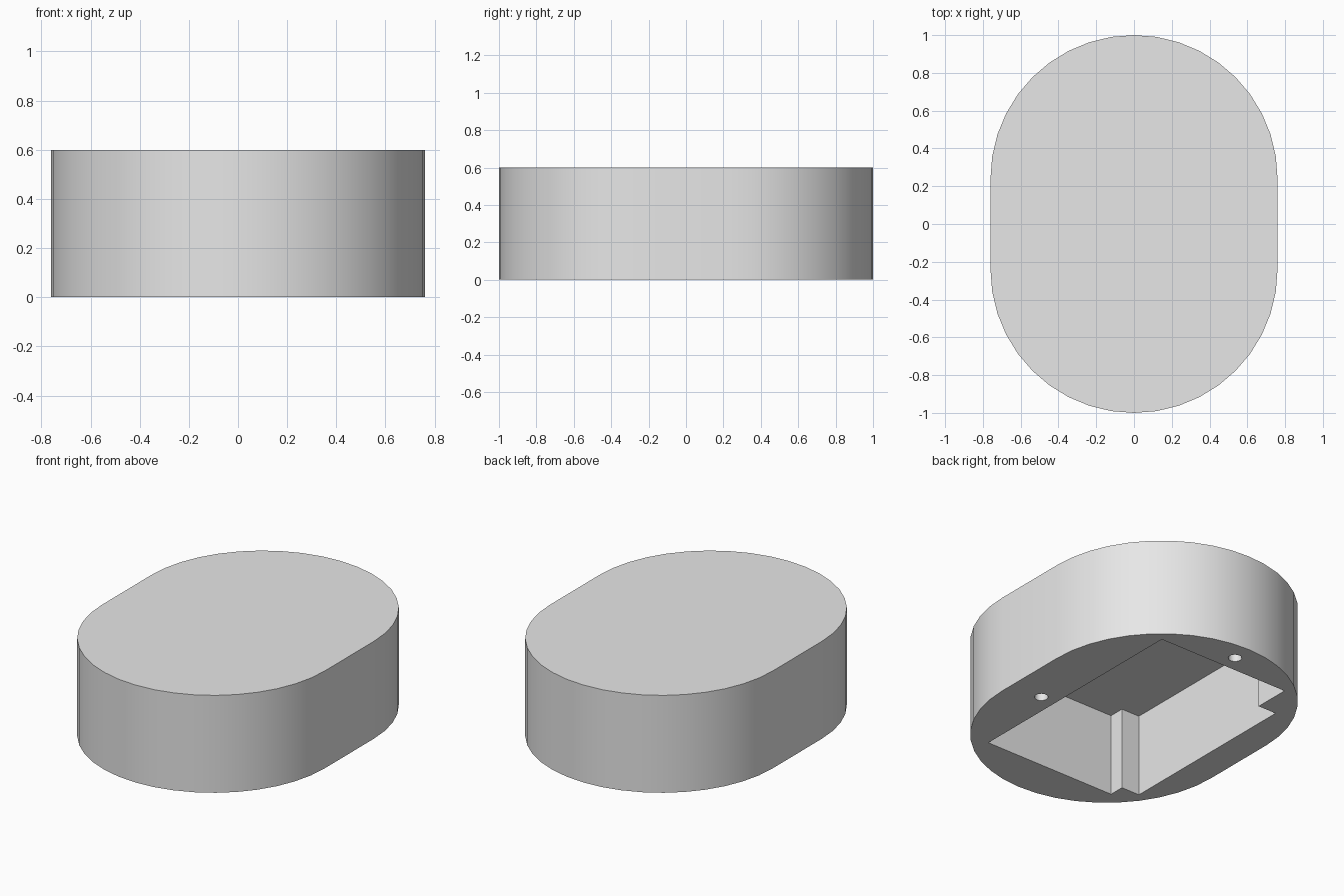
import bpy, bmesh
from math import sin, cos, pi, radians

cube = bpy.data.objects.get("Cube")
if cube:
    bpy.data.objects.remove(cube, do_unlink=True)

HEIGHT = 0.6
RADIUS = 0.76
STRAIGHT = 0.24      # half length of the straight sides
DEPTH = 0.506        # pocket depth from the underside

grey = bpy.data.materials.new("plain grey")
grey.use_nodes = True
grey.diffuse_color = (0.8, 0.8, 0.8, 1)
grey.node_tree.nodes["Principled BSDF"].inputs["Base Color"].default_value = (0.8, 0.8, 0.8, 1)


def prism(name, outline, z0, z1):
    """Extrude a counter-clockwise outline from z0 up to z1."""
    bm = bmesh.new()
    base = bm.faces.new([bm.verts.new((x, y, z0)) for x, y in outline])
    top = bmesh.ops.extrude_face_region(bm, geom=[base], use_keep_orig=True)
    moved = [v for v in top["geom"] if isinstance(v, bmesh.types.BMVert)]
    bmesh.ops.translate(bm, verts=moved, vec=(0, 0, z1 - z0))
    bmesh.ops.recalc_face_normals(bm, faces=bm.faces)
    mesh = bpy.data.meshes.new(name)
    bm.to_mesh(mesh)
    bm.free()
    mesh.materials.append(grey)
    obj = bpy.data.objects.new(name, mesh)
    bpy.context.collection.objects.link(obj)
    return obj


def arc(cx, cy, r, start, sweep, steps):
    return [(cx + r * cos(start + sweep * i / steps),
             cy + r * sin(start + sweep * i / steps)) for i in range(steps + 1)]


# Rounded solid body
outline = arc(0, STRAIGHT, RADIUS, 0, pi, 20) + arc(0, -STRAIGHT, RADIUS, pi, pi, 20)
body = prism("case_body", outline, 0, HEIGHT)

# Pocket in the underside, with a shallow recess along one long wall
pocket = [(-0.447, -0.732), (0.447, -0.732), (0.447, 0.774), (-0.447, 0.774),
          (-0.447, 0.55), (-0.57, 0.55), (-0.57, -0.637), (-0.447, -0.637)]
cutters = [prism("pocket_cutter", pocket, -0.1, DEPTH)]

# Two blind screw holes
for x, y in ((0.548, -0.152), (0.0, 0.877)):
    circle = arc(x, y, 0.038, 0, 2 * pi, 20)[:-1]
    cutters.append(prism("screw_hole_cutter", circle, -0.1, 0.25))

# Cut the pocket and holes, then discard the cutters
bpy.ops.object.select_all(action="DESELECT")
bpy.context.view_layer.objects.active = body
body.select_set(True)
for cutter in cutters:
    cutter.hide_render = True
    mod = body.modifiers.new("cut", "BOOLEAN")
    mod.operation = "DIFFERENCE"
    mod.solver = "EXACT"
    mod.object = cutter
    bpy.ops.object.modifier_apply(modifier=mod.name)
    bpy.data.objects.remove(cutter, do_unlink=True)

bpy.ops.object.shade_smooth_by_angle(angle=radians(30))
